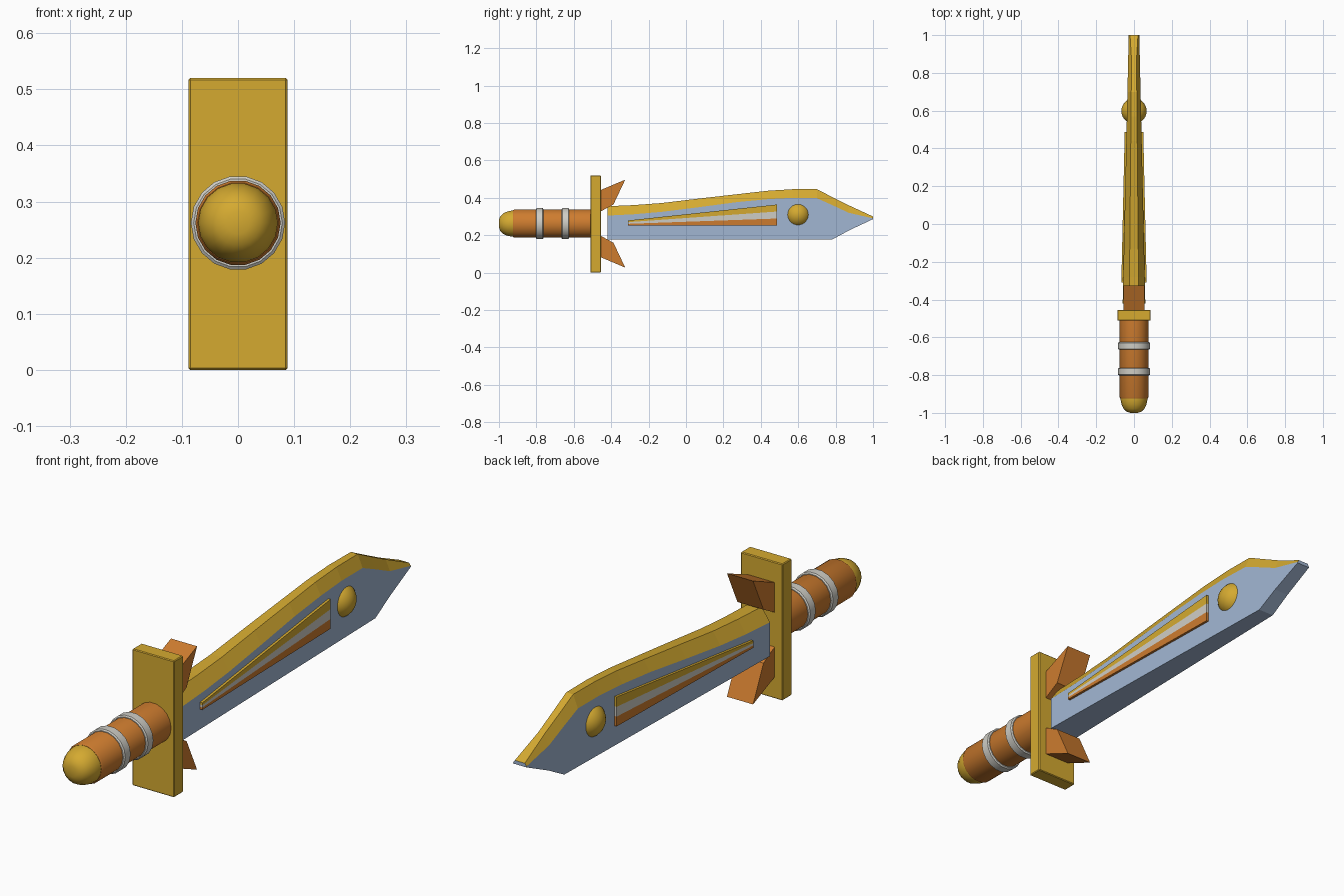
import bpy, bmesh, math

if "Cube" in bpy.data.objects:
    bpy.data.objects.remove(bpy.data.objects["Cube"])


def material(name, rgb):
    m = bpy.data.materials.new(name)
    m.diffuse_color = (*rgb, 1)
    m.use_nodes = True
    m.node_tree.nodes["Principled BSDF"].inputs["Base Color"].default_value = m.diffuse_color
    return m


GOLD = material("gold", (0.66, 0.40, 0.03))
ORANGE = material("orange", (0.61, 0.20, 0.028))
SILVER = material("silver", (0.62, 0.61, 0.56))
STEEL = material("blue steel", (0.36, 0.47, 0.65))
AXIS_Z = 0.262          # height of the grip axis


def finish(name, bm, mats, smooth=False):
    bmesh.ops.recalc_face_normals(bm, faces=bm.faces[:])
    me = bpy.data.meshes.new(name)
    bm.to_mesh(me)
    bm.free()
    for m in mats:
        me.materials.append(m)
    ob = bpy.data.objects.new(name, me)
    bpy.context.collection.objects.link(ob)
    if smooth:
        bpy.ops.object.select_all(action='DESELECT')
        ob.select_set(True)
        bpy.context.view_layer.objects.active = ob
        bpy.ops.object.shade_smooth_by_angle(angle=math.radians(35))
    return ob


def loft(bm, rings):
    """Skin closed rings of points; returns side quads tagged with their index."""
    vs = [[bm.verts.new(p) for p in r] for r in rings]
    sides = []
    n = len(vs[0])
    for a, b in zip(vs, vs[1:]):
        for i in range(n):
            j = (i + 1) % n
            sides.append((i, bm.faces.new((a[i], a[j], b[j], b[i]))))
    bm.faces.new(vs[0])
    bm.faces.new(vs[-1])
    return sides


def lathe(name, profile, mat, n=18):
    """Revolve (y, radius) pairs round the grip axis."""
    bm = bmesh.new()
    ang = [2 * math.pi * (i + 0.5) / n + math.pi / 2 for i in range(n)]
    loft(bm, [[(r * math.cos(a), y, AXIS_Z + r * math.sin(a)) for a in ang]
              for y, r in profile])
    return finish(name, bm, [mat], True)


def half_thick(y):
    return 0.06 - 0.0225 * (y + 0.42)


# Grip, rings and pommel
lathe("grip", [(-0.925, 0.072), (-0.918, 0.076), (-0.50, 0.076)], ORANGE)
for k, y in enumerate((-0.782, -0.645)):
    lathe(f"grip_ring_{k + 1}", [(y - 0.02, 0.079), (y - 0.016, 0.084),
                                 (y + 0.016, 0.084), (y + 0.02, 0.079)], SILVER)
lathe("pommel", [(-1.0, 0.02), (-0.993, 0.04), (-0.978, 0.055), (-0.955, 0.066),
                 (-0.93, 0.071), (-0.91, 0.071)], GOLD)

# Cross guard
bm = bmesh.new()
bmesh.ops.create_cube(bm, size=1)
for v in bm.verts:
    v.co = (v.co.x * 0.176, -0.483 + v.co.y * 0.056, 0.26 + v.co.z * 0.52)
bmesh.ops.bevel(bm, geom=bm.edges[:], offset=0.003, segments=1, affect='EDGES')
finish("guard", bm, [GOLD])

# Fins above and below the blade root
fin = [(-0.46, 0.178), (-0.325, 0.235), (-0.388, 0.102), (-0.46, 0.063)]
for name, s in (("upper_fin", 1), ("lower_fin", -1)):
    bm = bmesh.new()
    loft(bm, [[(x, y, AXIS_Z + s * h) for y, h in fin] for x in (-0.055, 0.055)])
    finish(name, bm, [ORANGE])

# Blade: stations of y, bottom, bevel line, spine height
stations = [(-0.42, 0.176, 0.305, 0.355), (-0.28, 0.176, 0.312, 0.361),
            (-0.13, 0.176, 0.325, 0.372), (0.07, 0.176, 0.35, 0.396),
            (0.28, 0.176, 0.378, 0.42), (0.44, 0.176, 0.393, 0.438),
            (0.57, 0.176, 0.40, 0.446), (0.70, 0.176, 0.398, 0.446),
            (0.78, 0.176, 0.362, 0.405), (0.87, 0.225, 0.32, 0.36),
            (1.0, 0.286, 0.290, 0.30)]
bm = bmesh.new()
rings = []
for y, zb, zm, zt in stations:
    t = half_thick(y)
    r = t * 0.42 if y < 0.99 else t * 0.75
    rings.append([(-t, y, zb), (t, y, zb), (t, y, zm), (r, y, zt), (-r, y, zt), (-t, y, zm)])
for i, f in loft(bm, rings):
    f.material_index = 1 if i in (2, 3, 4) else 0     # bevels and spine are gold
finish("blade", bm, [STEEL, GOLD])

# Tapered striped inlays on both sides
y0, y1 = -0.31, 0.487
for side, s in (("right", 1), ("left", -1)):
    for k, (name, mat) in enumerate((("orange", ORANGE), ("silver", SILVER), ("gold", GOLD))):
        bm = bmesh.new()
        rings = []
        for off in (-0.004, 0.0095):
            rings.append([(s * (half_thick(y) + off), y, 0.252 + h * j / 3)
                          for y, h, j in ((y0, 0.027, k), (y1, 0.112, k),
                                          (y1, 0.112, k + 1), (y0, 0.027, k + 1))])
        loft(bm, rings)
        finish(f"{side}_{name}_stripe", bm, [mat])

# Round stud passing through the blade
bm = bmesh.new()
bmesh.ops.create_uvsphere(bm, u_segments=24, v_segments=14, radius=0.067)
for v in bm.verts:
    v.co = (v.co.z, v.co.x + 0.598, v.co.y + 0.31)
finish("blade_stud", bm, [GOLD], True)
